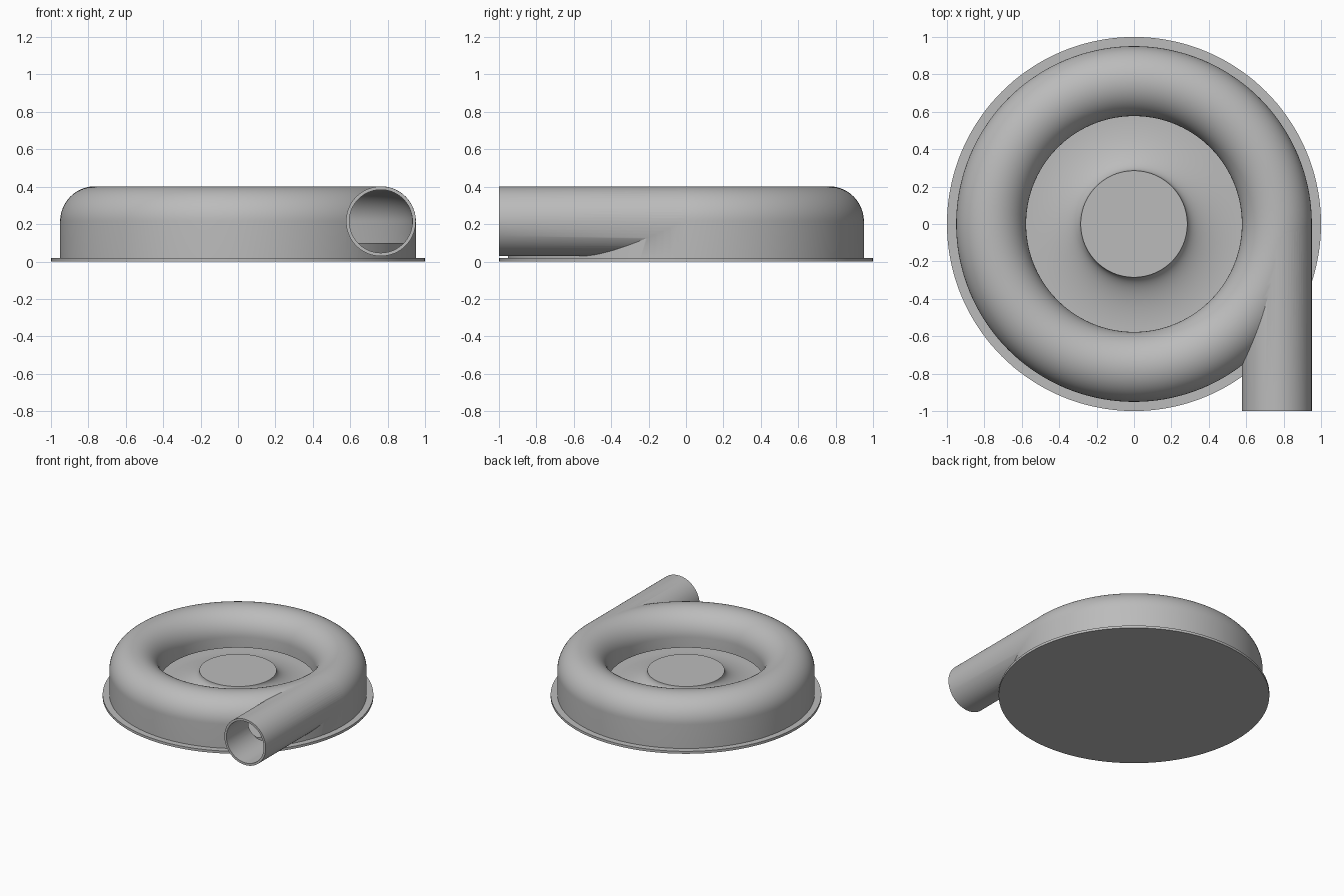
import bpy, bmesh
from math import sin, cos, pi, radians
from mathutils import Matrix, Vector

cube = bpy.data.objects.get("Cube")
if cube:
    bpy.data.objects.remove(cube, do_unlink=True)

metal = bpy.data.materials.new("plain grey metal")
metal.use_nodes = True
GREY = (0.5, 0.5, 0.5, 1)
metal.diffuse_color = GREY
metal.node_tree.nodes["Principled BSDF"].inputs["Base Color"].default_value = GREY

RING, TUBE, MID = 0.764, 0.187, 0.215   # ring radius, tube radius, tube centre height
WALL, FLOOR, LIP = 0.018, 0.10, 0.13


def finish(name, bm):
    bmesh.ops.recalc_face_normals(bm, faces=bm.faces)
    mesh = bpy.data.meshes.new(name)
    bm.to_mesh(mesh)
    bm.free()
    mesh.materials.append(metal)
    obj = bpy.data.objects.new(name, mesh)
    bpy.context.collection.objects.link(obj)
    return obj


def lathe(name, profile, closed=False, steps=144):
    """Revolve (radius, height) points; open profiles start and end on the axis."""
    bm = bmesh.new()
    rings = []
    for r, z in profile:
        if r == 0:
            rings.append([bm.verts.new((0, 0, z))] * steps)
        else:
            rings.append([bm.verts.new((r * cos(2 * pi * i / steps), r * sin(2 * pi * i / steps), z))
                          for i in range(steps)])
    pairs = list(zip(rings, rings[1:]))
    if closed:
        pairs.append((rings[-1], rings[0]))
    for a, b in pairs:
        for i in range(steps):
            j = (i + 1) % steps
            corners = list(dict.fromkeys((a[i], a[j], b[j], b[i])))
            bm.faces.new(corners)
    return finish(name, bm)


def rod(name, radius, y0, y1):
    """Cylinder along y, in line with the ring's tube."""
    bm = bmesh.new()
    place = Matrix.Translation(Vector((RING, (y0 + y1) / 2, MID))) @ Matrix.Rotation(pi / 2, 4, 'X')
    bmesh.ops.create_cone(bm, cap_ends=True, segments=72, radius1=radius, radius2=radius,
                          depth=abs(y1 - y0), matrix=place)
    return finish(name, bm)


def arch(radius, n=36):
    return [(RING + radius * cos(pi * i / n), MID + radius * sin(pi * i / n)) for i in range(n + 1)]


def boolean(target, tool, operation):
    tool.hide_render = True
    mod = target.modifiers.new(operation, 'BOOLEAN')
    mod.operation, mod.object, mod.solver = operation, tool, 'EXACT'
    bpy.context.view_layer.objects.active = target
    bpy.ops.object.modifier_apply(modifier=mod.name)
    bpy.data.objects.remove(tool, do_unlink=True)


def smooth(obj, angle=30):
    bpy.ops.object.select_all(action='DESELECT')
    obj.select_set(True)
    bpy.context.view_layer.objects.active = obj
    bpy.ops.object.shade_smooth_by_angle(angle=radians(angle))


# Base plate
plate = lathe("base_plate", [(0, 0), (1, 0), (1, 0.02), (0, 0.02)])

# Inner floor with the flared hub
HUB, RIM = 0.285, 0.575
flare = [(RIM - (RIM - HUB) * sin(pi / 2 * i / 20), MID - (MID - FLOOR) * cos(pi / 2 * i / 20))
         for i in range(21)]
flare = [(RIM - (RIM - HUB) * sin(t), FLOOR + (MID - FLOOR) * (1 - cos(t)))
         for t in (pi / 2 * i / 20 for i in range(21))]
hub = lathe("hub_and_floor", [(0, 0.01), (0.94, 0.01), (0.94, FLOOR)] + flare + [(0, MID)])

# Spiral housing: solid ring joined to the outlet pipe, then hollowed
outer = arch(TUBE)
housing = lathe("housing", [(outer[0][0], 0.01)] + outer + [(outer[-1][0], 0.01)], closed=True)
boolean(housing, rod("outlet_pipe", TUBE - 0.0005, -1, 0), 'UNION')

inner = arch(TUBE - WALL)
mouth = RING - TUBE - 0.02
cavity = lathe("cavity", [(inner[0][0], -0.02)] + inner +
               [(inner[-1][0], LIP), (mouth, LIP), (mouth, -0.02)], closed=True)
boolean(housing, cavity, 'DIFFERENCE')
boolean(housing, rod("bore", TUBE - WALL - 0.0005, -1.1, -0.05), 'DIFFERENCE')

for part in (plate, hub, housing):
    smooth(part)
